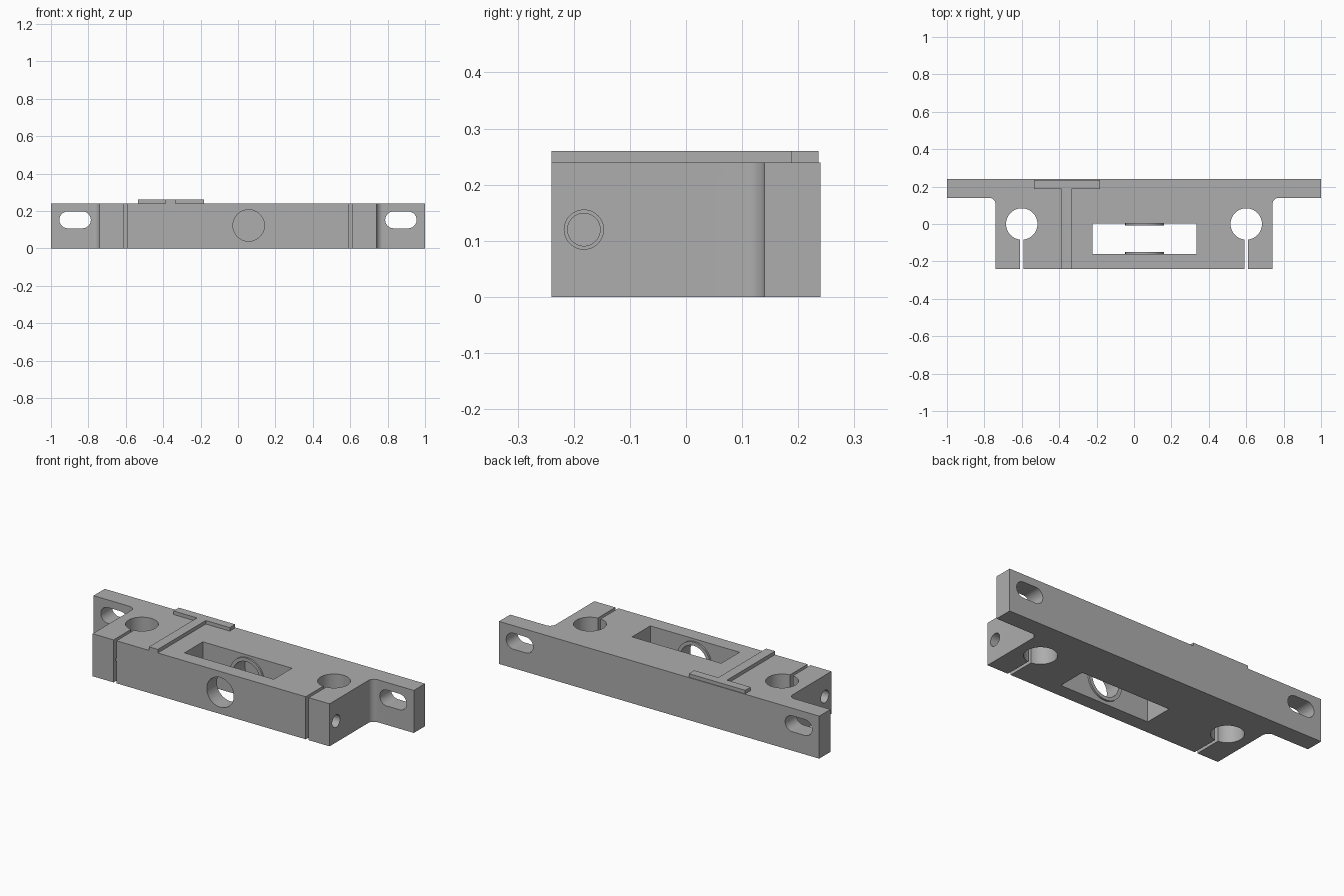
import bpy
import bmesh
from math import pi, sin, cos, radians
from mathutils import Matrix, Vector

old = bpy.data.objects.get("Cube")
if old:
    bpy.data.objects.remove(old, do_unlink=True)

grey = bpy.data.materials.new("light grey")
grey.use_nodes = True
COLOR = (0.42, 0.42, 0.42, 1)
grey.diffuse_color = COLOR
grey.node_tree.nodes["Principled BSDF"].inputs["Base Color"].default_value = COLOR

HEIGHT = 0.24
AXES = {"x": Matrix.Rotation(pi / 2, 4, "Y"),
        "y": Matrix.Rotation(pi / 2, 4, "X"),
        "z": Matrix.Identity(4)}


def make_object(name, bm):
    bmesh.ops.recalc_face_normals(bm, faces=bm.faces)
    mesh = bpy.data.meshes.new(name)
    bm.to_mesh(mesh)
    bm.free()
    mesh.materials.append(grey)
    obj = bpy.data.objects.new(name, mesh)
    bpy.context.collection.objects.link(obj)
    return obj


def prism(name, outline, z0, z1):
    """Extrude a flat outline from z0 up to z1."""
    bm = bmesh.new()
    face = bm.faces.new([bm.verts.new((x, y, z0)) for x, y in outline])
    ext = bmesh.ops.extrude_face_region(bm, geom=[face])
    verts = [v for v in ext["geom"] if isinstance(v, bmesh.types.BMVert)]
    bmesh.ops.translate(bm, verts=verts, vec=(0, 0, z1 - z0))
    return make_object(name, bm)


def box(name, lo, hi):
    return prism(name, [(lo[0], lo[1]), (hi[0], lo[1]), (hi[0], hi[1]), (lo[0], hi[1])],
                 lo[2], hi[2])


def rod(name, axis, start, end, radius, segments=64):
    """Cylinder between two points along an axis."""
    a, b = Vector(start), Vector(end)
    bm = bmesh.new()
    bmesh.ops.create_cone(bm, cap_ends=True, segments=segments, radius1=radius,
                          radius2=radius, depth=(b - a).length,
                          matrix=Matrix.Translation((a + b) / 2) @ AXES[axis])
    return make_object(name, bm)


def combine(target, tool, operation="DIFFERENCE"):
    """Apply a boolean and discard the helper."""
    tool.hide_render = True
    mod = target.modifiers.new(operation, "BOOLEAN")
    mod.operation = operation
    mod.solver = "EXACT"
    mod.object = tool
    bpy.context.view_layer.objects.active = target
    bpy.ops.object.modifier_apply(modifier=mod.name)
    bpy.data.objects.remove(tool, do_unlink=True)


# Carriage block with rear mounting flange and filleted inner corners
W, R, FLANGE = 0.74, 0.035, 0.14
half = [(W, -0.24)]
for i in range(13):
    a = i * pi / 24
    half.append((W + R - R * cos(a), FLANGE - R + R * sin(a)))
half += [(1, FLANGE), (1, 0.24)]
block = prism("carriage_block", half + [(-x, y) for x, y in reversed(half)], 0, HEIGHT)

# Rectangular window through the middle
combine(block, box("window_cutter", (-0.222, -0.16, -0.1), (0.335, 0.003, 0.4)))

# Raised rings on the window walls, then the bore through them
BX, BZ = 0.057, 0.122
for y0, y1 in ((-0.18, -0.15), (-0.007, 0.02)):
    combine(block, rod("bore_ring", "y", (BX, y0, BZ), (BX, y1, BZ), 0.104), "UNION")
combine(block, rod("bore_cutter", "y", (BX, -0.4, BZ), (BX, 0.1, BZ), 0.084))

# Rod clamps, clamp screws and flange slots on both sides
for s in (-1, 1):
    combine(block, rod("clamp_cutter", "z", (s * 0.6, 0, -0.1), (s * 0.6, 0, 0.4), 0.084))
    combine(block, box("slit_cutter", (s * 0.6 - 0.009, -0.4, -0.1),
                       (s * 0.6 + 0.009, -0.04, 0.4)))
    for x0, x1, r in ((0.6, 0.9, 0.035), (0.43, 0.65, 0.029)):
        combine(block, rod("screw_cutter", "x", (s * x0, -0.182, 0.12),
                           (s * x1, -0.182, 0.12), r, 48))
    for x in (0.832, 0.91):
        combine(block, rod("slot_end_cutter", "y", (s * x, 0.05, 0.152),
                           (s * x, 0.4, 0.152), 0.045, 48))
    lo, hi = sorted((s * 0.832, s * 0.91))
    combine(block, box("slot_cutter", (lo, 0.05, 0.107), (hi, 0.4, 0.197)))

# Raised T-shaped rib on the top face
rib = [(-0.388, -0.24), (-0.333, -0.24), (-0.333, 0.188), (-0.183, 0.188),
       (-0.183, 0.236), (-0.535, 0.236), (-0.535, 0.188), (-0.388, 0.188)]
top_rib = prism("top_rib", rib, HEIGHT, 0.26)

# Smooth bores, crisp edges
for obj in (block, top_rib):
    bpy.ops.object.select_all(action="DESELECT")
    obj.select_set(True)
    bpy.context.view_layer.objects.active = obj
    bpy.ops.object.shade_smooth_by_angle(angle=radians(30))
